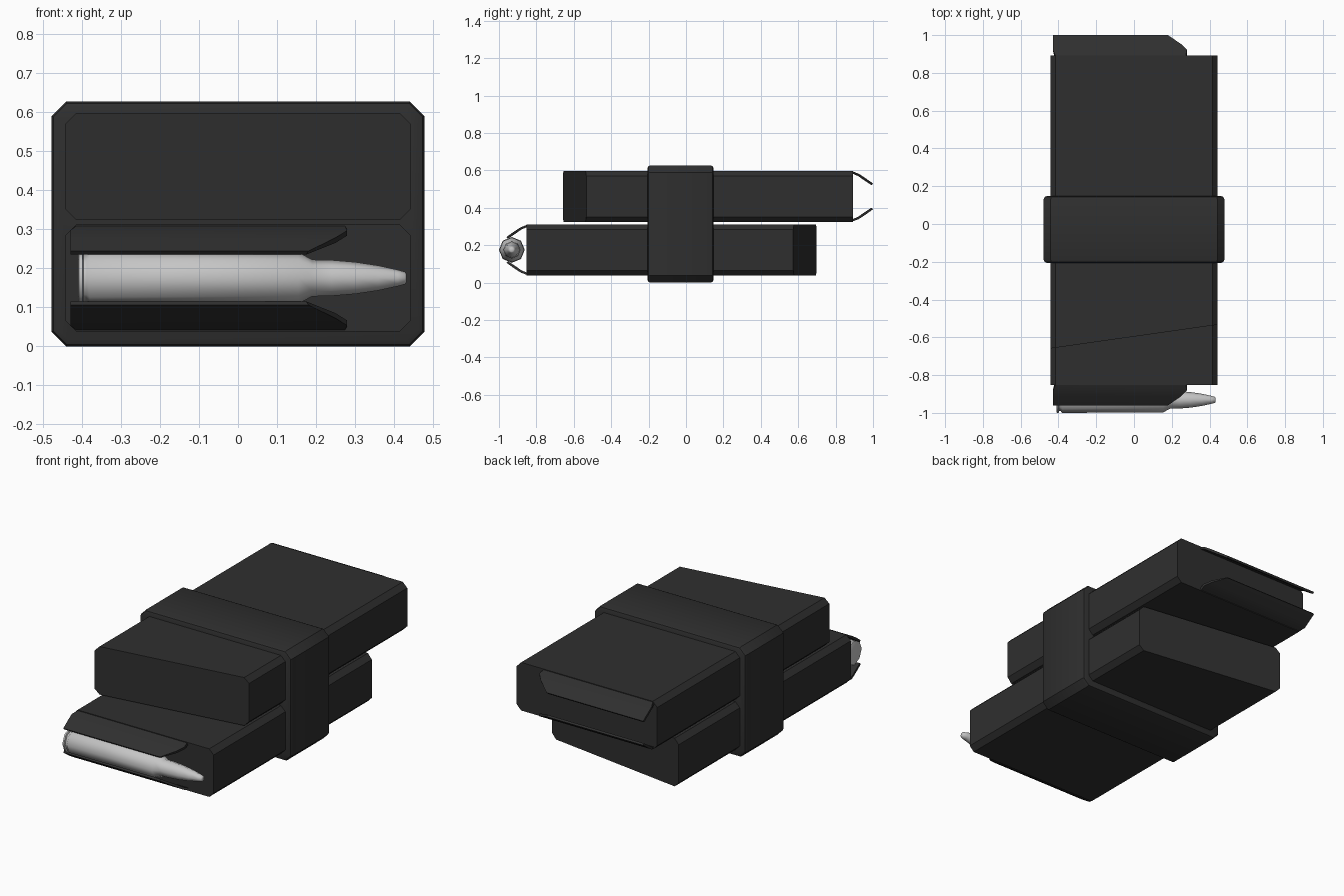
import bpy, bmesh, math

if "Cube" in bpy.data.objects:
    bpy.data.objects.remove(bpy.data.objects["Cube"])


def material(name, rgb):
    m = bpy.data.materials.new(name)
    m.diffuse_color = (*rgb, 1)
    m.use_nodes = True
    m.node_tree.nodes["Principled BSDF"].inputs["Base Color"].default_value = m.diffuse_color
    return m


BLACK = material("black polymer", (0.028, 0.028, 0.028))
STEEL = material("bright metal", (0.56, 0.56, 0.56))


def finish(name, bm, mat, angle=None):
    bmesh.ops.recalc_face_normals(bm, faces=bm.faces)
    me = bpy.data.meshes.new(name)
    bm.to_mesh(me)
    bm.free()
    me.materials.append(mat)
    ob = bpy.data.objects.new(name, me)
    bpy.context.collection.objects.link(ob)
    if angle:
        bpy.ops.object.select_all(action='DESELECT')
        ob.select_set(True)
        bpy.context.view_layer.objects.active = ob
        bpy.ops.object.shade_smooth_by_angle(angle=math.radians(angle))
    return ob


def loft(bm, rings):
    """Skin closed rings of points and cap both ends."""
    vs = [[bm.verts.new(p) for p in r] for r in rings]
    for a, b in zip(vs, vs[1:]):
        for i in range(len(a)):
            j = (i + 1) % len(a)
            bm.faces.new((a[i], a[j], b[j], b[i]))
    bm.faces.new(vs[0][::-1])
    bm.faces.new(vs[-1])


def chamfered(hw, hh, c):
    """Rectangle with cut corners in x and z, centred on the origin."""
    return [(-hw + c, -hh), (hw - c, -hh), (hw, -hh + c), (hw, hh - c),
            (hw - c, hh), (-hw + c, hh), (-hw, hh - c), (-hw, -hh + c)]


def magazine(label, mouth, side, zc):
    """Magazine with its mouth at y=mouth, opening toward side (-1 or 1)."""
    # body with slanted floor end
    prof = chamfered(0.443, 0.137, 0.028)
    front = [(x, mouth, zc + z) for x, z in prof]
    back = [(x, mouth - side * (1.488 - 0.142 * x), zc + z) for x, z in prof]
    bm = bmesh.new()
    loft(bm, [front, back])
    finish(label + "_magazine_body", bm, BLACK)

    # curved feed lips: distance out, height from middle, left x, right x
    lip = [(-0.01, 0.137, -0.41, 0.272), (0.03, 0.122, -0.43, 0.28),
           (0.06, 0.103, -0.43, 0.25), (0.108, 0.069, -0.43, 0.18),
           (0.100, 0.060, -0.43, 0.175), (0.055, 0.090, -0.43, 0.25),
           (0.028, 0.109, -0.43, 0.28), (-0.01, 0.125, -0.42, 0.28)]
    for word, s in (("upper", 1), ("lower", -1)):
        bm = bmesh.new()
        loft(bm, [[(p[k], mouth + side * p[0], zc + s * p[1]) for p in lip]
                  for k in (2, 3)])
        finish(f"{label}_magazine_{word}_lip", bm, BLACK, 30)


magazine("lower", -0.852, -1, 0.175)
magazine("upper", 0.892, 1, 0.461)

# coupler clamp around both magazines
bm = bmesh.new()
clamp = chamfered(0.478, 0.3135, 0.037)
cut = 0.016
small = chamfered(0.478 - cut, 0.3135 - cut, 0.037 - cut * 0.55)
mid = chamfered(0.478 - cut * 0.3, 0.3135 - cut * 0.3, 0.037 - cut * 0.17)
loft(bm, [[(x, y, z + 0.3135) for x, z in p] for p, y in (
    (small, -0.206), (mid, -0.201), (clamp, -0.190),
    (clamp, 0.132), (mid, 0.143), (small, 0.148))])
finish("coupler_clamp", bm, BLACK, 40)

# cartridge lathed along x: position, radius
bm = bmesh.new()
shape = [(-0.41, 0.064), (-0.408, 0.069), (-0.399, 0.069), (-0.396, 0.06),
         (-0.388, 0.06), (-0.38, 0.069), (0.155, 0.066), (0.19, 0.047),
         (0.24, 0.046), (0.30, 0.041), (0.36, 0.032), (0.41, 0.021),
         (0.428, 0.016), (0.432, 0.010)]
loft(bm, [[(x, -0.931 + r * math.cos(math.tau * i / 8),
            0.175 + r * math.sin(math.tau * i / 8)) for i in range(8)]
          for x, r in shape])
finish("cartridge", bm, STEEL, 50)
